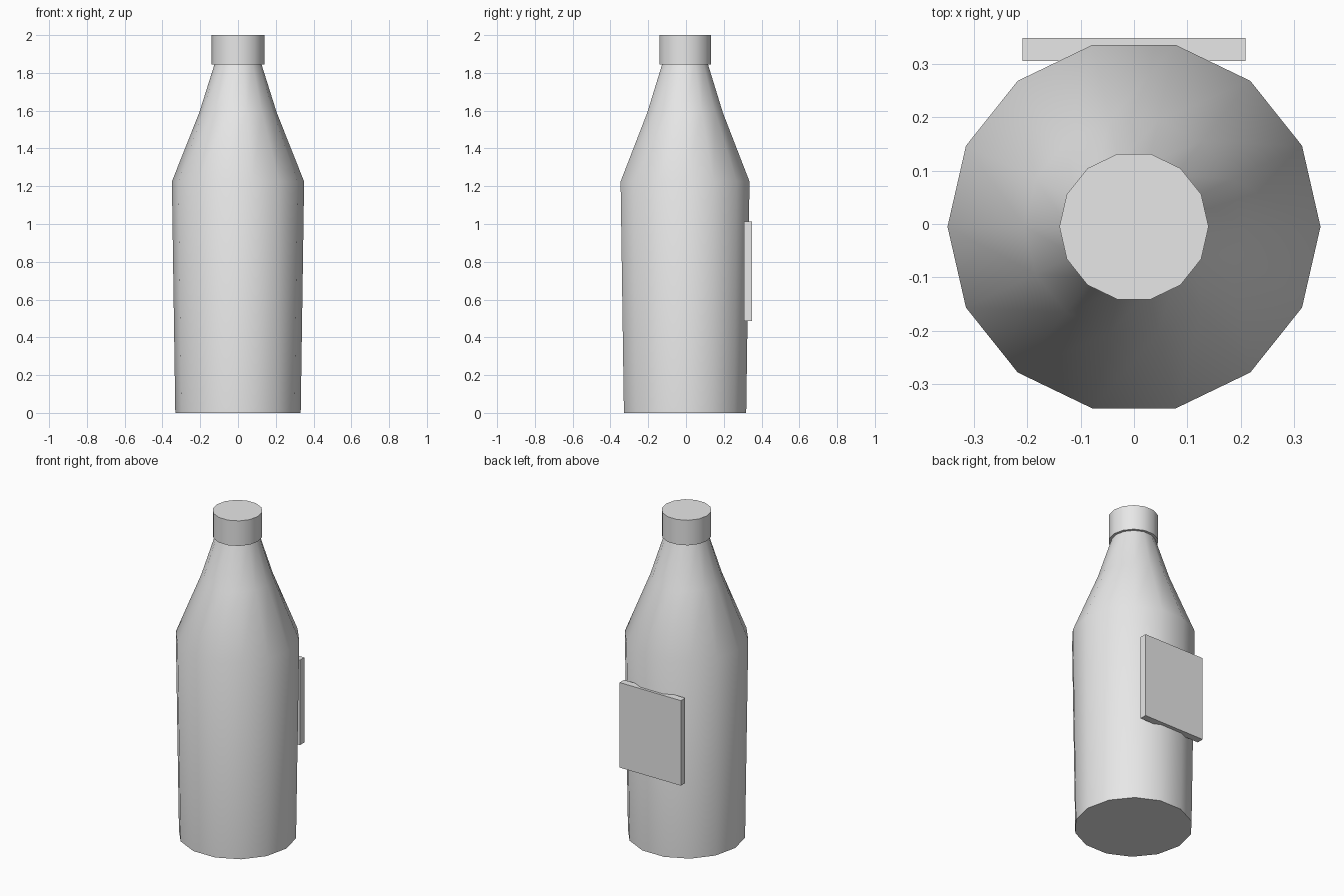
import bpy, bmesh, math

if "Cube" in bpy.data.objects:
    bpy.data.objects.remove(bpy.data.objects["Cube"])

SIDES = 14
CENTRE_Y = -0.005

grey = bpy.data.materials.new("plain grey")
grey.diffuse_color = (0.8, 0.8, 0.8, 1)
grey.use_nodes = True
grey.node_tree.nodes["Principled BSDF"].inputs["Base Color"].default_value = grey.diffuse_color


def finish(name, bm):
    bmesh.ops.recalc_face_normals(bm, faces=bm.faces)
    mesh = bpy.data.meshes.new(name)
    bm.to_mesh(mesh)
    bm.free()
    mesh.materials.append(grey)
    ob = bpy.data.objects.new(name, mesh)
    bpy.context.collection.objects.link(ob)
    return ob


def lathe(name, profile):
    """Closed 14-sided solid from (radius, height) rings."""
    bm = bmesh.new()
    rings = []
    for r, z in profile:
        rings.append([bm.verts.new((r * math.cos(math.tau * i / SIDES),
                                    r * math.sin(math.tau * i / SIDES) + CENTRE_Y, z))
                      for i in range(SIDES)])
    for low, high in zip(rings, rings[1:]):
        for i in range(SIDES):
            j = (i + 1) % SIDES
            bm.faces.new((low[i], low[j], high[j], high[i]))
    bm.faces.new(rings[0])
    bm.faces.new(rings[-1])
    ob = finish(name, bm)
    bpy.ops.object.select_all(action='DESELECT')
    ob.select_set(True)
    bpy.context.view_layer.objects.active = ob
    bpy.ops.object.shade_smooth_by_angle(angle=math.radians(35))
    return ob


# Bottle body with sloped shoulder and neck
lathe("bottle_body", [(0.332, 0), (0.35, 1.225), (0.205, 1.59), (0.123, 1.85)])

# Cap
lathe("bottle_cap", [(0.14, 1.845), (0.14, 2.0)])

# Flat label plate on the back
bm = bmesh.new()
bmesh.ops.create_cube(bm, size=1)
bmesh.ops.scale(bm, verts=bm.verts, vec=(0.418, 0.043, 0.525))
bmesh.ops.translate(bm, verts=bm.verts, vec=(0, 0.3275, 0.75))
finish("label_plate", bm)
